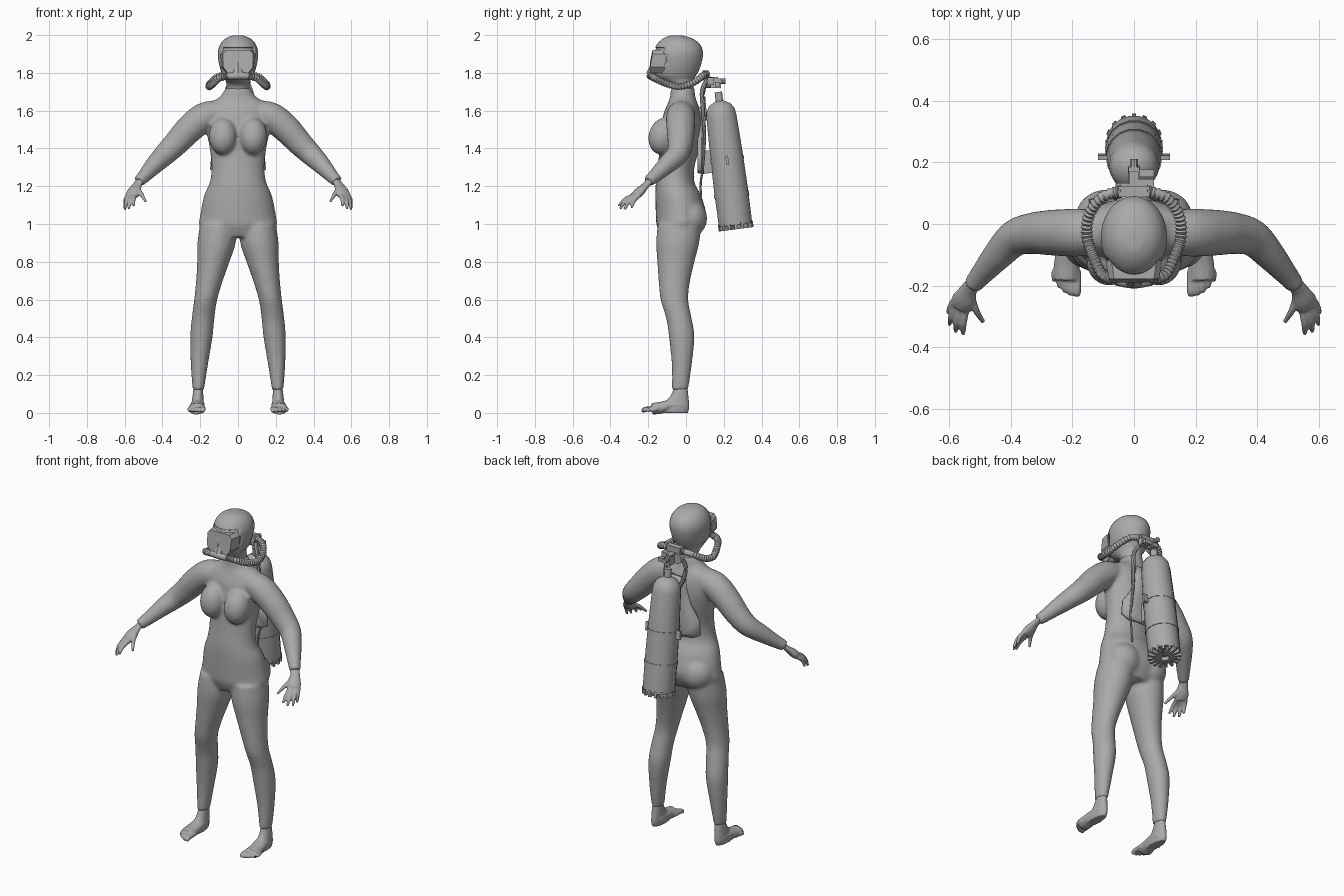
import bpy, bmesh, math
from mathutils import Vector, Matrix

cube = bpy.data.objects.get("Cube")
if cube:
    bpy.data.objects.remove(cube, do_unlink=True)

grey = bpy.data.materials.new("plain grey")
grey.use_nodes = True
grey.diffuse_color = (0.4, 0.4, 0.4, 1)
grey.node_tree.nodes["Principled BSDF"].inputs["Base Color"].default_value = (0.4, 0.4, 0.4, 1)


def finish(name, bm, voxel=0, smooth=0, mirror=False, angle=35):
    """Turn a bmesh into an object, optionally fused into one organic skin."""
    bmesh.ops.recalc_face_normals(bm, faces=bm.faces)
    me = bpy.data.meshes.new(name)
    bm.to_mesh(me)
    bm.free()
    me.materials.append(grey)
    for p in me.polygons:
        p.use_smooth = True
    me.set_sharp_from_angle(angle=math.radians(angle))
    ob = bpy.data.objects.new(name, me)
    bpy.context.scene.collection.objects.link(ob)
    if voxel:
        m = ob.modifiers.new("Fuse", 'REMESH')
        m.mode, m.voxel_size, m.use_smooth_shade = 'VOXEL', voxel, True
        m = ob.modifiers.new("Soften", 'SMOOTH')
        m.factor, m.iterations = 0.5, smooth
    if mirror:
        ob.modifiers.new("Mirror", 'MIRROR')
    return ob


def spline(rows, n):
    """Catmull-Rom interpolation of equal-length tuples."""
    rows = [Vector(r) for r in rows]
    out = []
    for i in range(len(rows) - 1):
        a, b, c, d = rows[max(i - 1, 0)], rows[i], rows[i + 1], rows[min(i + 2, len(rows) - 1)]
        for k in range(n):
            t = k / n
            out.append(b + (c - a) * t / 2 + (a * 2 - b * 5 + c * 4 - d) * (t * t / 2)
                       + (b * 3 - a - c * 3 + d) * (t ** 3 / 2))
    return out + [rows[-1]]


def skin(bm, rings):
    rings = [[bm.verts.new(p) for p in r] for r in rings]
    n = len(rings[0])
    for a, b in zip(rings, rings[1:]):
        for i in range(n):
            bm.faces.new((a[i], a[(i + 1) % n], b[(i + 1) % n], b[i]))
    bm.faces.new(rings[0][::-1])
    bm.faces.new(rings[-1])


def loft(bm, rows, n=4, sides=28, side=1):
    """Horizontal ovals from rows of (z, x0, x1, front y, back y)."""
    rings = []
    for z, x0, x1, y0, y1 in spline(rows, n):
        ang = [2 * math.pi * i / sides for i in range(sides)]
        rings.append([(side * ((x0 + x1) / 2 + (x1 - x0) / 2 * math.cos(a)),
                       (y0 + y1) / 2 + (y1 - y0) / 2 * math.sin(a), z) for a in ang])
    skin(bm, rings)


def tube(bm, rows, n=4, sides=12, flat=1, up=(0, 0, 1), side=1, ridges=0):
    """Round tube through rows of (x, y, z, radius)."""
    pts = spline(rows, n)
    rings = []
    for i, p in enumerate(pts):
        t = (pts[min(i + 1, len(pts) - 1)] - pts[max(i - 1, 0)]).xyz.normalized()
        u = t.cross(Vector(up)).normalized()
        v = u.cross(t)
        r = p[3] * (1 - ridges * (i % 2))
        ring = []
        for k in range(sides):
            a = 2 * math.pi * k / sides
            q = p.xyz + u * r * math.cos(a) + v * r * flat * math.sin(a)
            ring.append((side * q.x, q.y, q.z))
        rings.append(ring)
    skin(bm, rings)


def ball(bm, loc, size, tilt=0):
    m = Matrix.Translation(loc) @ Matrix.Rotation(tilt, 4, 'X') @ Matrix.Diagonal((*size, 1))
    bmesh.ops.create_uvsphere(bm, u_segments=24, v_segments=14, radius=1, matrix=m)


def box(bm, loc, size, base=Matrix()):
    bmesh.ops.create_cube(bm, size=1, matrix=base @ Matrix.Translation(loc) @ Matrix.Diagonal((*size, 1)))


def sym(rows):
    return [(z, -w, w, a, b) for z, w, a, b in rows]


# Suit: torso, bust, legs and arms fused together
bm = bmesh.new()
loft(bm, sym([(0.93, .16, -.13, .06), (0.99, .205, -.155, .095), (1.05, .2, -.16, .108), (1.15, .18, -.162, .08),
              (1.22, .15, -.16, .045), (1.3, .14, -.15, .045), (1.4, .15, -.14, .07), (1.5, .17, -.13, .085),
              (1.58, .18, -.12, .08), (1.63, .17, -.1, .065), (1.67, .1, -.085, .05), (1.72, .065, -.08, .045)]))
for s in (-1, 1):
    ball(bm, (s * .08, -.12, 1.465), (.075, .078, .1), -.25)
    ball(bm, (s * .09, .02, 1.03), (.1, .092, .1))
    loft(bm, [(0.12, .18, .24, -.075, .012), (0.25, .16, .25, -.075, .03), (0.4, .135, .253, -.09, .045),
              (0.5, .125, .245, -.105, .03), (0.6, .11, .232, -.135, .012), (0.7, .08, .222, -.145, .022),
              (0.8, .045, .216, -.152, .045), (0.9, .012, .215, -.158, .07), (1.0, .01, .2, -.15, .08)], side=s)
    tube(bm, [(.1, -.025, 1.585, .07), (.18, -.028, 1.565, .078), (.26, -.028, 1.5, .075), (.325, -.03, 1.43, .068),
              (.385, -.045, 1.37, .06), (.44, -.1, 1.315, .05), (.5, -.17, 1.25, .036),
              (.525, -.2, 1.225, .031)], side=s, sides=20)
finish("wetsuit_body", bm, .009, 8)

# Hands: palm, four fingers and a thumb
bm = bmesh.new()
tube(bm, [(.515, -.188, 1.235, .026), (.535, -.213, 1.205, .028), (.55, -.245, 1.172, .04),
          (.562, -.268, 1.15, .036)], flat=.6)
for base, tip in (((.583, -.25, 1.15), (.601, -.288, 1.085)), ((.577, -.265, 1.148), (.598, -.325, 1.077)),
                  ((.562, -.275, 1.148), (.578, -.35, 1.08)), ((.545, -.275, 1.15), (.553, -.357, 1.095)),
                  ((.53, -.225, 1.185), (.488, -.318, 1.118))):
    b, t = Vector(base), Vector(tip)
    mid = b.lerp(t, .5) + Vector((.004, -.006, .008))
    tube(bm, [(*b, .013), (*mid, .0115), (*t, .007)])
finish("hands", bm, .005, 3, True)

# Feet: ankle, instep and five toes
bm = bmesh.new()
loft(bm, [(0, .185, .245, -.15, .01), (.03, .18, .248, -.15, .018), (.08, .183, .242, -.09, .014),
          (.13, .185, .236, -.065, .008)])
tube(bm, [(.212, -.02, .04, .034), (.214, -.08, .042, .038), (.218, -.13, .028, .042),
          (.22, -.18, .021, .042)], flat=.75)
for i in range(5):
    x, y, r = .185 + i * .0185, -.228 + .003 * i * i, .014 - .0012 * i
    tube(bm, [(x, -.15, .022, r), (x, y + .02, .02, r), (x, y, .013, r * .9), (x, y - .008, .012, r * .4)])
finish("feet", bm, .005, 3, True)

# Head and neck
head = sym([(1.66, .065, -.075, .05), (1.73, .06, -.08, .04), (1.765, .068, -.135, .04), (1.79, .08, -.165, .055),
            (1.84, .095, -.172, .075), (1.9, .102, -.17, .085), (1.945, .09, -.15, .07), (1.975, .065, -.12, .035),
            (1.992, .03, -.085, -.015), (1.995, .004, -.06, -.05)])
bm = bmesh.new()
loft(bm, head)
finish("head", bm, angle=80)

# Hood with an open face
bm = bmesh.new()
loft(bm, [(z + .004, a - .005, b + .005, c - .005, d + .005) for z, a, b, c, d in head[3:]], 6, 40)
holes = [f for f in bm.faces if f.calc_center_median().z < 1.79
         or f.calc_center_median().y < -.115 + .05 * (f.calc_center_median().z - 1.85)
         and f.calc_center_median().z < 1.935]
bmesh.ops.delete(bm, geom=holes, context='FACES')
hood = finish("hood", bm, angle=80)
hood.modifiers.new("Thickness", 'SOLIDIFY').thickness = .008

# Mask: skirt with recessed lens, nose pocket
bm = bmesh.new()
outline = [(-.06, 1.8), (-.085, 1.83), (-.088, 1.9), (-.07, 1.92), (.07, 1.92), (.088, 1.9), (.085, 1.83),
           (.06, 1.8), (.025, 1.8), (0, 1.86), (-.025, 1.8)]
back = [bm.verts.new((x * 1.05, -.115, z)) for x, z in outline]
front = [bm.verts.new((x * .92, -.19 if z < 1.89 else -.178, z)) for x, z in outline]
for i in range(len(outline)):
    j = (i + 1) % len(outline)
    bm.faces.new((back[i], back[j], front[j], front[i]))
lens = bm.faces.new(front)
bmesh.ops.inset_region(bm, faces=[lens], thickness=.007, depth=-.006)
finish("dive_mask", bm, angle=25)
bm = bmesh.new()
bmesh.ops.create_cone(bm, cap_ends=True, segments=8, radius1=.034, radius2=.01, depth=.08,
                      matrix=Matrix.Translation((0, -.17, 1.835)) @ Matrix.Rotation(-.15, 4, 'X'))
finish("nose_pocket", bm, angle=25)

# Mouthpiece and corrugated breathing hoses
bm = bmesh.new()
tube(bm, [(-.055, -.182, 1.782, .018), (0, -.188, 1.785, .021), (.055, -.182, 1.782, .018)])
box(bm, (0, -.165, 1.783), (.05, .04, .03))
finish("mouthpiece", bm)
bm = bmesh.new()
tube(bm, [(.05, -.182, 1.782, .02), (.1, -.165, 1.772, .02), (.13, -.11, 1.745, .02), (.152, -.04, 1.728, .02),
          (.145, .03, 1.745, .02), (.105, .085, 1.78, .02), (.04, .108, 1.795, .02)], 10, ridges=.25)
finish("breathing_hoses", bm, mirror=True, angle=60)

# Regulator behind the neck with supply lines
bm = bmesh.new()
box(bm, (0, .105, 1.79), (.1, .035, .045))
box(bm, (.035, .13, 1.755), (.06, .03, .04))
bmesh.ops.create_cone(bm, cap_ends=True, segments=14, radius1=.03, radius2=.03, depth=.035,
                      matrix=Matrix.Translation((-.03, .115, 1.75)) @ Matrix.Rotation(math.pi / 2, 4, 'X'))
finish("regulator", bm)
bm = bmesh.new()
tube(bm, [(.04, .11, 1.76, .012), (.07, .085, 1.7, .012), (.08, .09, 1.6, .011), (.09, .098, 1.45, .008),
          (.1, .09, 1.3, .006), (.085, .078, 1.22, .006), (.08, .08, 1.13, .005)], 6, 8)
tube(bm, [(-.03, .11, 1.77, .012), (-.06, .09, 1.7, .012), (-.05, .095, 1.62, .012), (-.02, .1, 1.55, .01)], 6, 8)
finish("supply_lines", bm)

# Back plate: hourglass panel bent towards the sides
bm = bmesh.new()
half = [(1.62, .05), (1.56, .06), (1.46, .085), (1.38, .14), (1.29, .148), (1.265, .1)]
rows = [[bm.verts.new((w * k, .106 - abs(k) * .025, z)) for k in (-1, -.4, .4, 1)] for z, w in half]
for a, b in zip(rows, rows[1:]):
    for i in range(3):
        bm.faces.new((a[i], a[i + 1], b[i + 1], b[i]))
plate = finish("back_plate", bm, angle=20)
plate.modifiers.new("Thickness", 'SOLIDIFY').thickness = .02

# Air tank: everything below shares the tilted tank axis
axis = Matrix.Translation((0, .265, .975)) @ Matrix.Rotation(math.radians(7.4), 4, 'X')
def turned(name, profile, sides=18):
    bm = bmesh.new()
    skin(bm, [[axis @ Vector((r * math.cos(a), r * math.sin(a), z))
               for a in (2 * math.pi * i / sides for i in range(sides))] for r, z in profile])
    return finish(name, bm)


turned("air_tank", [(.07, .02), (.09, .02), (.0915, .2), (.088, .4), (.081, .6), (.075, .635), (.058, .662),
                    (.03, .678), (.02, .682), (.02, .73)])
for z, r in ((.17, .0945), (.36, .0915)):
    turned("tank_band", [(r, z), (r, z + .022)])
bm = bmesh.new()
for s in (-1, 1):
    box(bm, (s * .1, 0, .365), (.034, .014, .05), axis)
box(bm, (0, -.105, .37), (.05, .05, .12), axis)
finish("band_clasps", bm)

# Scalloped tank foot
bm = bmesh.new()
for i in range(16):
    box(bm, (.058, 0, .014), (.07, .014, .034), axis @ Matrix.Rotation(math.pi * i / 8, 4, 'Z'))
finish("tank_foot_ribs", bm)

# Tank valve, knob and yoke to the regulator
bm = bmesh.new()
box(bm, (0, .16, 1.745), (.036, .05, .05))
box(bm, (0, .135, 1.77), (.03, .07, .018))
box(bm, (.04, .165, 1.74), (.05, .024, .024))
bmesh.ops.create_cone(bm, cap_ends=True, segments=10, radius1=.014, radius2=.014, depth=.05,
                      matrix=Matrix.Translation((0, .185, 1.755)) @ Matrix.Rotation(math.pi / 2, 4, 'X'))
finish("tank_valve", bm)
